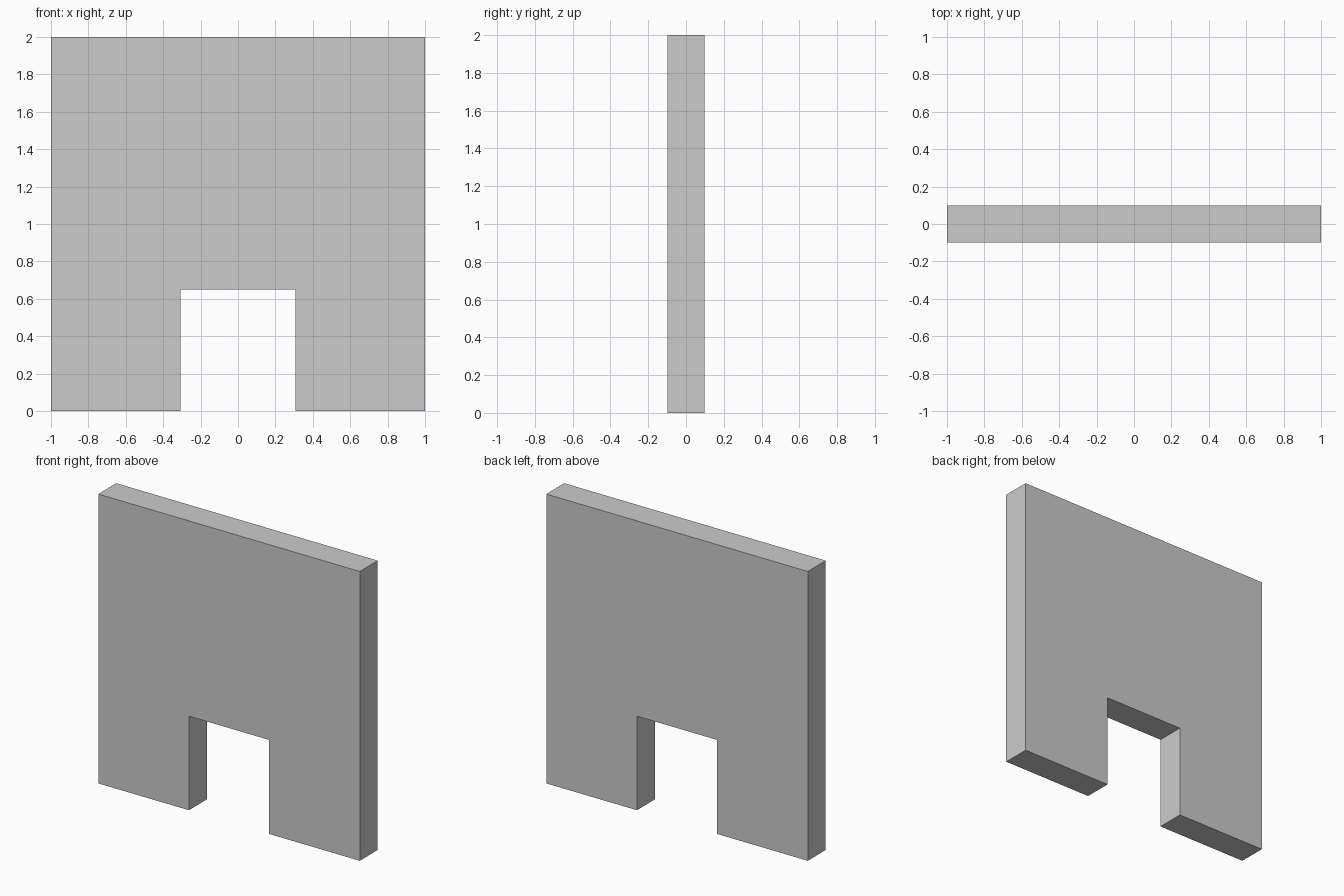
import bpy
import bmesh

if "Cube" in bpy.data.objects:
    bpy.data.objects.remove(bpy.data.objects["Cube"])

HALF_DEPTH = 0.098
HALF_WIDTH = 1.0
HEIGHT = 2.0
DOOR_HALF = 0.307
DOOR_TOP = 0.65

# Right half of the wall outline, mirrored to form the left half
right = [(DOOR_HALF, DOOR_TOP), (DOOR_HALF, 0), (HALF_WIDTH, 0), (HALF_WIDTH, HEIGHT)]
outline = right + [(-x, z) for x, z in reversed(right)]

# Wall with doorway: outline extruded through its thickness
bm = bmesh.new()
face = bm.faces.new([bm.verts.new((x, -HALF_DEPTH, z)) for x, z in outline])
result = bmesh.ops.extrude_face_region(bm, geom=[face], use_keep_orig=True)
back = [v for v in result["geom"] if isinstance(v, bmesh.types.BMVert)]
bmesh.ops.translate(bm, verts=back, vec=(0, 2 * HALF_DEPTH, 0))
bmesh.ops.recalc_face_normals(bm, faces=bm.faces)

mesh = bpy.data.meshes.new("doorway_wall")
bm.to_mesh(mesh)
bm.free()
bpy.context.collection.objects.link(bpy.data.objects.new("doorway_wall", mesh))
